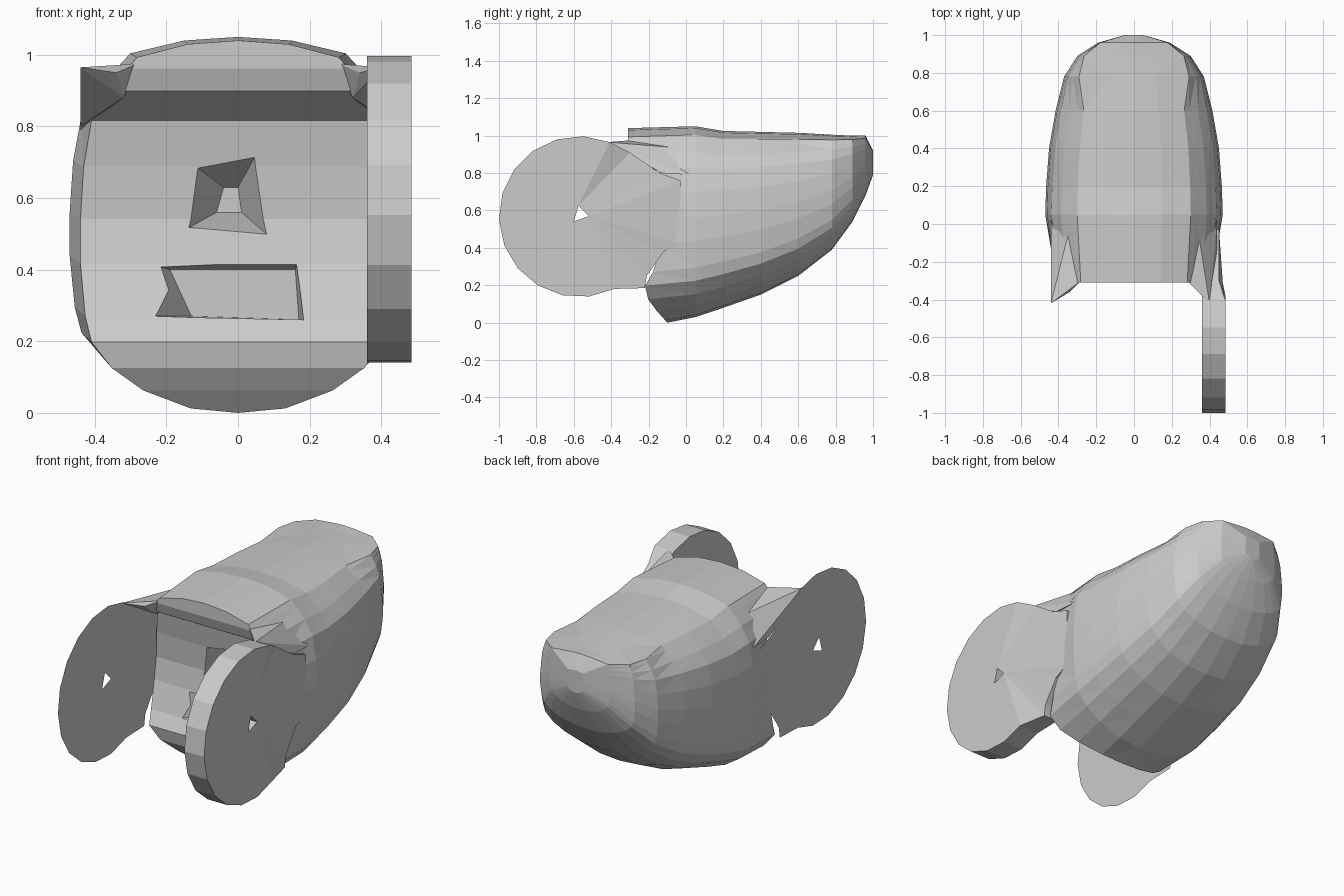
import bpy, bmesh, math

cube = bpy.data.objects.get("Cube")
if cube:
    bpy.data.objects.remove(cube, do_unlink=True)

grey = bpy.data.materials.new("light_grey")
grey.use_nodes = True
COLOR = (0.6, 0.6, 0.6, 1)
grey.diffuse_color = COLOR
grey.node_tree.nodes["Principled BSDF"].inputs["Base Color"].default_value = COLOR


def mesh_object(name, bm):
    bmesh.ops.recalc_face_normals(bm, faces=bm.faces)
    mesh = bpy.data.meshes.new(name)
    bm.to_mesh(mesh)
    bm.free()
    mesh.materials.append(grey)
    obj = bpy.data.objects.new(name, mesh)
    bpy.context.collection.objects.link(obj)
    return obj


def lerp_table(table, t):
    for (a, fa), (b, fb) in zip(table, table[1:]):
        if t <= b:
            return fa + (fb - fa) * (t - a) / (b - a)
    return table[-1][1]


# Hull: half cross-section as (width fraction, height fraction)
HALF = [(0, 0), (.3, .012), (.6, .06), (.8, .12), (.93, .19), (.97, .26),
        (1, .4), (1, .52), (.98, .66), (.93, .785), (.82, .865),
        (.7, .925), (.64, .955), (.32, .99), (0, 1)]
RING = HALF + [(-x, z) for x, z in HALF[-2:0:-1]]
N = len(RING)
# Depth of the front face by height: chin, recessed face, brow lip
FRONT = [(0, -.1), (.1, -.19), (.18, -.23), (.26, -.18), (.41, -.13),
         (.53, -.11), (.81, -.13), (.88, -.28), (.95, -.31), (1.1, -.31)]
# Stations: y, bottom, top, half width (the first follows the front face)
STATIONS = [(None, 0, 1.04, .44), (.05, .03, 1.05, .47), (.2, .08, 1.025, .465),
            (.4, .15, 1.02, .45), (.6, .25, 1.015, .415), (.78, .39, 1.005, .37),
            (.89, .54, 1.0, .3), (.96, .68, 1.0, .19), (1.0, .79, .92, .05)]

bm = bmesh.new()
rings = []
for y, low, high, width in STATIONS:
    ring = []
    # The top flattens out only close to the tail
    spread = min(1, max(0, ((y or 0) - .6) / .4))
    for fx, fz in RING:
        z = low + (high - low) * fz
        if .7 < fz < .98:
            fx += (math.copysign(.97, fx) - fx) * spread
        ring.append(bm.verts.new((fx * width, lerp_table(FRONT, z) if y is None else y, z)))
    rings.append(ring)
for a, b in zip(rings, rings[1:]):
    for i in range(N):
        j = (i + 1) % N
        bm.faces.new((a[i], a[j], b[j], b[i]))
# Front face in level strips, tail closed by one cap
first = rings[0]
for i in range(len(HALF) - 1):
    strip = [first[i], first[i + 1], first[(N - i - 1) % N], first[(N - i) % N]]
    bm.faces.new(list(dict.fromkeys(strip)))
bm.faces.new(rings[-1])
bmesh.ops.triangulate(bm, faces=bm.faces)
body = mesh_object("body", bm)


def carve(name, outer, inner, y_out, y_in):
    """Cut a tapered recess given outer and inner (x, z) corners."""
    bm = bmesh.new()
    a = [bm.verts.new((x, y_out, z)) for x, z in outer]
    b = [bm.verts.new((x, y_in, z)) for x, z in inner]
    bm.faces.new(a)
    bm.faces.new(b)
    for i in range(4):
        j = (i + 1) % 4
        bm.faces.new((a[i], a[j], b[j], b[i]))
    cutter = mesh_object(name, bm)
    cutter.hide_render = True
    mod = body.modifiers.new(name, "BOOLEAN")
    mod.operation = "DIFFERENCE"
    mod.solver = "EXACT"
    mod.object = cutter
    bpy.context.view_layer.objects.active = body
    bpy.ops.object.modifier_apply(modifier=mod.name)
    bpy.data.objects.remove(cutter, do_unlink=True)


# Nose and mouth recesses
carve("nose_cutter", [(-.15, .51), (.09, .49), (.05, .72), (-.12, .69)],
      [(-.06, .56), (.01, .56), (0, .63), (-.04, .63)], -.14, .04)
carve("mouth_cutter", [(-.29, .27), (.19, .26), (.17, .44), (-.26, .42)],
      [(-.13, .27), (.17, .26), (.16, .4), (-.19, .4)], -.24, -.07)

# Side plates: round at the front, joined to the hull at the rear
CY, CZ, R = -.57, .567, .43
arc = [(CY + R * math.cos(math.radians(a)), CZ + R * math.sin(math.radians(a)))
       for a in range(68, 300, 19)]
OUTLINE = arc + [(-.22, .185), (-.21, .25), (-.12, .38), (-.03, .42),
                 (-.03, .76), (-.14, .8), (-.3, .91)]
HOLE = [(-.6, .54), (-.52, .57), (-.575, .625)]


def side_plate(name, x_in, x_out, x_rear):
    """Fan from a small triangular hole out to the outline, one or two skins."""
    bm = bmesh.new()

    def skin(x, rear):
        hole = [bm.verts.new((x, y, z)) for y, z in HOLE]
        rim = [bm.verts.new((rear if y > -.35 else x, y, z)) for y, z in OUTLINE]
        near = [min(hole, key=lambda h: (h.co.yz - r.co.yz).length) for r in rim]
        for i, r in enumerate(rim):
            k = (i + 1) % len(rim)
            bm.faces.new((r, rim[k], near[i]))
            if near[i] is not near[k]:
                bm.faces.new((rim[k], near[k], near[i]))
        return rim, hole

    inner = skin(x_in, x_in)
    if x_out != x_in:
        outer = skin(x_out, x_rear)
        for a, b in zip(inner, outer):
            for i in range(len(a)):
                k = (i + 1) % len(a)
                bm.faces.new((a[i], a[k], b[k], b[i]))
    mesh_object(name, bm)


side_plate("left_disc", .36, .485, .45)
side_plate("right_disc", -.44, -.44, -.44)


# Webs joining the brow to the plates
def brow_web(name, points):
    bm = bmesh.new()
    for p in points:
        bm.verts.new(p)
    bmesh.ops.convex_hull(bm, input=bm.verts)
    mesh_object(name, bm)


for name, side, edge in (("left_brow_web", 1, .40), ("right_brow_web", -1, .44)):
    brow_web(name, [(side * edge, -.42, .965), (side * .34, -.36, .95),
                    (side * .28, -.3, .975), (side * .32, -.28, .88),
                    (side * .44, -.13, .8), (side * .44, .02, .79),
                    (side * .33, .02, .93)])
